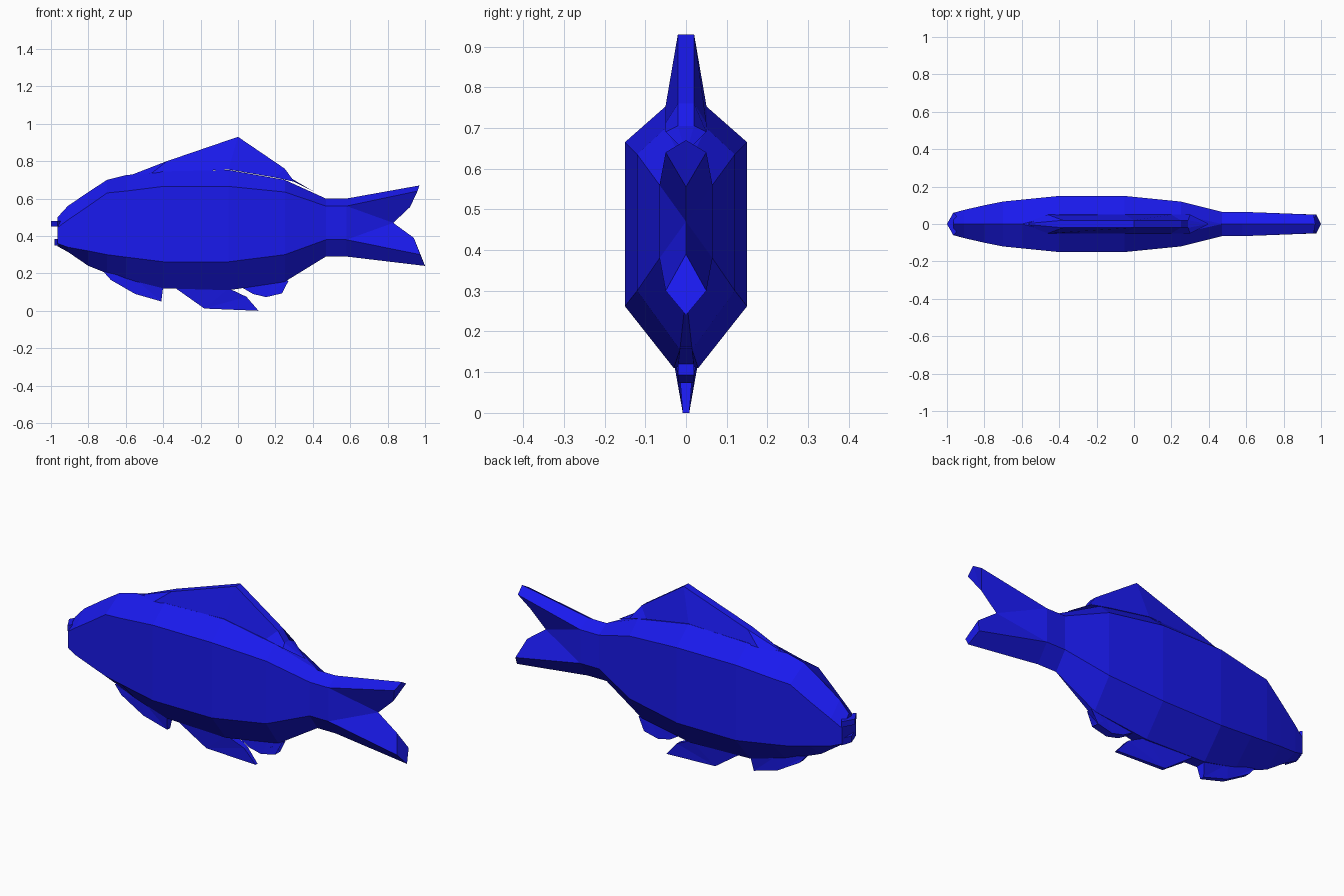
import bpy, bmesh

if "Cube" in bpy.data.objects:
    bpy.data.objects.remove(bpy.data.objects["Cube"])

blue = bpy.data.materials.new("blue")
blue.diffuse_color = (0.01, 0.01, 0.85, 1)
blue.use_nodes = True
blue.node_tree.nodes["Principled BSDF"].inputs["Base Color"].default_value = blue.diffuse_color


def finish(name, bm):
    bmesh.ops.remove_doubles(bm, verts=bm.verts, dist=0.0005)
    bmesh.ops.dissolve_degenerate(bm, edges=bm.edges, dist=0.0005)
    bmesh.ops.recalc_face_normals(bm, faces=bm.faces)
    mesh = bpy.data.meshes.new(name)
    bm.to_mesh(mesh)
    bm.free()
    ob = bpy.data.objects.new(name, mesh)
    bpy.context.collection.objects.link(ob)
    mesh.materials.append(blue)
    return ob


def slab(name, left):
    """Closed plate: a side outline of (x, half width, z), mirrored across y."""
    bm = bmesh.new()
    a = [bm.verts.new((x, -w, z)) for x, w, z in left]
    b = [bm.verts.new((x, w, z)) for x, w, z in left]
    bm.faces.new(a)
    bm.faces.new(b[::-1])
    n = len(a)
    for i in range(n):
        j = (i + 1) % n
        bm.faces.new((a[i], b[i], b[j], a[j]))
    bmesh.ops.triangulate(bm, faces=[f for f in bm.faces if len(f.verts) > 4])
    return finish(name, bm)


# Body stations: x, half width, top z, upper z, lower z, bottom z, ridge and belly half widths
stations = [
    (-0.965, 0.060, 0.50, 0.445, 0.36, 0.345, 0, 0),
    (-0.91, 0.075, 0.56, 0.485, 0.34, 0.315, 0, 0),
    (-0.80, 0.10, 0.635, 0.56, 0.32, 0.24, 0, 0),
    (-0.70, 0.12, 0.70, 0.63, 0.30, 0.20, 0, 0),
    (-0.60, 0.13, 0.725, 0.64, 0.287, 0.17, 0, 0.015),
    (-0.40, 0.15, 0.745, 0.665, 0.262, 0.12, 0.05, 0.03),
    (-0.05, 0.15, 0.753, 0.665, 0.262, 0.11, 0.05, 0.03),
    (0.25, 0.12, 0.70, 0.635, 0.30, 0.155, 0.05, 0.015),
    (0.47, 0.065, 0.60, 0.56, 0.38, 0.29, 0, 0),
    (0.58, 0.065, 0.60, 0.56, 0.38, 0.29, 0, 0),
]
bm = bmesh.new()
rings = []
for x, w, t, u, l, b, tw, bw in stations:
    pts = [(tw, t), (w, u), (w, l), (bw, b), (-bw, b), (-w, l), (-w, u), (-tw, t)]
    rings.append([bm.verts.new((x, y, z)) for y, z in pts])
for r, s in zip(rings, rings[1:]):
    for i in range(8):
        j = (i + 1) % 8
        bm.faces.new((r[i], r[j], s[j], s[i]))
bm.faces.new(rings[0])

# Forked tail grown from the last ring, each lobe ending in a diamond
root = rings[-1]
notch = bm.verts.new((0.83, 0, 0.47))
top, up_in = bm.verts.new((0.97, 0, 0.67)), bm.verts.new((0.92, 0, 0.555))
low, low_in = bm.verts.new((1.0, 0, 0.24)), bm.verts.new((0.94, 0, 0.39))
for t, u, l, b, s in ((0, 1, 2, 3, 1), (7, 6, 5, 4, -1)):
    us = bm.verts.new((0.96, 0.05 * s, 0.64))
    ls = bm.verts.new((0.975, 0.05 * s, 0.30))
    for f in ((root[t], root[u], us, top), (root[u], notch, up_in, us),
              (root[u], root[l], notch), (root[l], ls, low_in, notch),
              (root[l], root[b], low, ls), (top, us, up_in), (low, low_in, ls)):
        bm.faces.new(f)
finish("body_and_tail", bm)

# Dorsal fin: wide base tapering to a narrow crest
bm = bmesh.new()
base = [(-0.46, 0.05, 0.737), (-0.05, 0.05, 0.755), (0.20, 0.05, 0.712), (0.30, 0.05, 0.69)]
crest = [(-0.38, 0.02, 0.80), (0.0, 0.02, 0.93), (0.25, 0.02, 0.76), (0.29, 0.02, 0.705)]
side = lambda pts, s: [bm.verts.new((x, s * y, z)) for x, y, z in pts]
bl, br, cl, cr = side(base, -1), side(base, 1), side(crest, -1), side(crest, 1)
front, back = bm.verts.new((-0.60, 0, 0.715)), bm.verts.new((0.40, 0, 0.64))
for i in range(3):
    for q in ((bl, cl), (cl, cr), (cr, br), (br, bl)):
        bm.faces.new((q[0][i], q[0][i + 1], q[1][i + 1], q[1][i]))
for k, tip in ((0, front), (3, back)):
    loop = (bl[k], cl[k], cr[k], br[k])
    for i in range(4):
        bm.faces.new((loop[i], loop[(i + 1) % 4], tip))
finish("dorsal_fin", bm)

# Fins under the belly
slab("front_belly_fin", [(-0.72, 0.012, 0.21), (-0.68, 0.015, 0.165), (-0.55, 0.015, 0.09),
                         (-0.41, 0.012, 0.05), (-0.40, 0.028, 0.13), (-0.55, 0.02, 0.17)])
slab("middle_belly_fin", [(-0.34, 0.03, 0.125), (-0.18, 0.01, 0.012), (0.11, 0.008, 0.0),
                          (0.045, 0.014, 0.075), (-0.05, 0.025, 0.12)])
slab("rear_belly_fin", [(0.02, 0.02, 0.125), (0.08, 0.02, 0.09), (0.15, 0.02, 0.073),
                        (0.235, 0.02, 0.093), (0.20, 0.02, 0.12), (0.27, 0.015, 0.16),
                        (0.20, 0.015, 0.17)])


# Lips: pointed wedges across the snout
def lip(name, x0, x1, w, z0, z1):
    bm = bmesh.new()
    tri = [(x0, 0), (x1, w), (x1 + 0.05, 0), (x1, -w)]
    a = [bm.verts.new((x, y, z0)) for x, y in tri]
    b = [bm.verts.new((x, y, z1)) for x, y in tri]
    bm.faces.new(a)
    bm.faces.new(b)
    for i in range(4):
        j = (i + 1) % 4
        bm.faces.new((a[i], a[j], b[j], b[i]))
    finish(name, bm)


lip("upper_lip", -1.0, -0.965, 0.062, 0.45, 0.48)
lip("lower_lip", -0.98, -0.96, 0.058, 0.35, 0.385)
